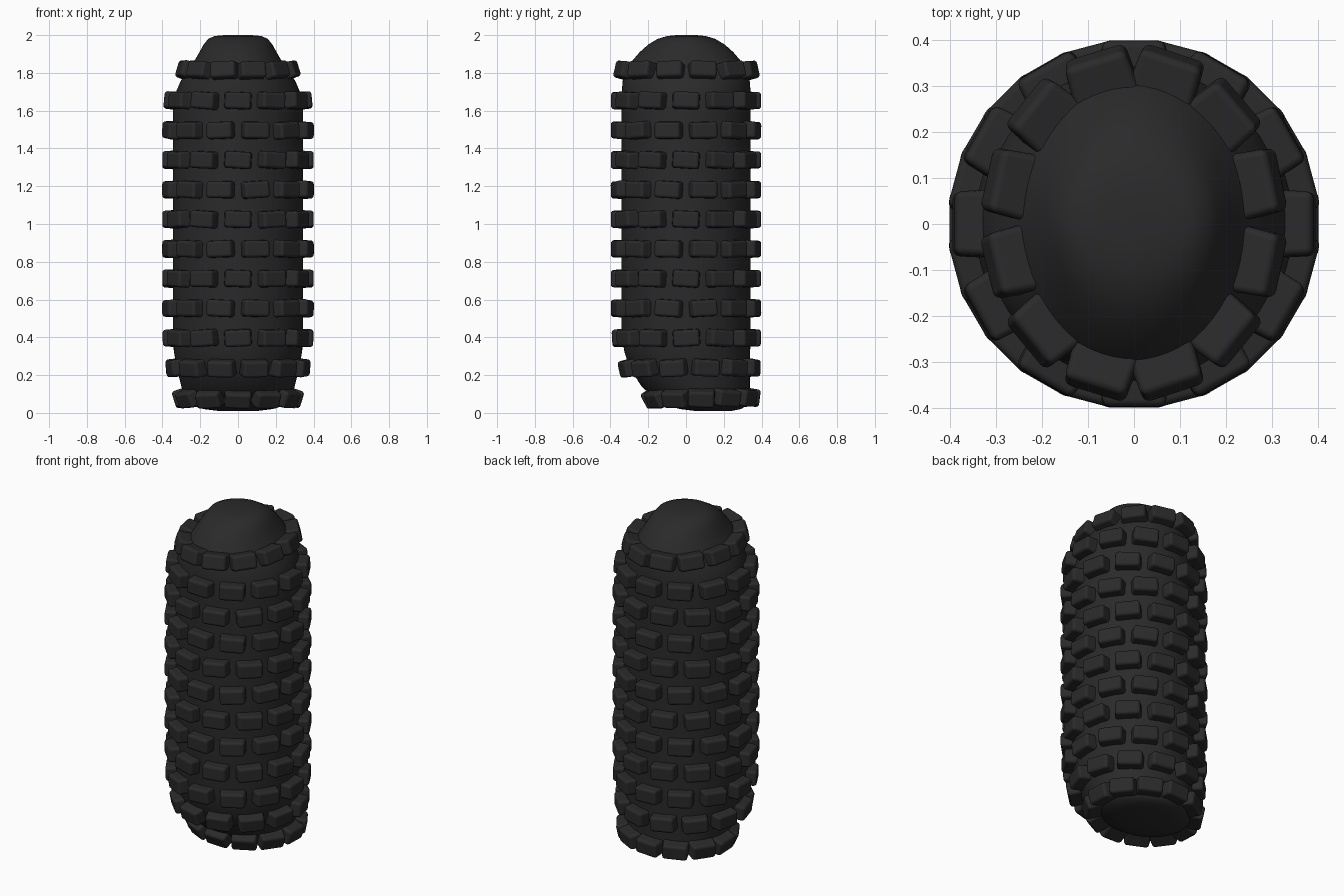
import bpy, bmesh, math, random
from mathutils import Matrix, Vector

random.seed(4)
if "Cube" in bpy.data.objects:
    bpy.data.objects.remove(bpy.data.objects["Cube"], do_unlink=True)

rubber = bpy.data.materials.new("black rubber")
rubber.use_nodes = True
BLACK = (0.023, 0.023, 0.023, 1)
rubber.diffuse_color = BLACK
rubber.node_tree.nodes["Principled BSDF"].inputs["Base Color"].default_value = BLACK

# Body sections: height, half width, front y, back y
SECTIONS = [
    (0.01, 0.10, 0.05, 0.24), (0.02, 0.18, -0.03, 0.29),
    (0.04, 0.25, -0.11, 0.325), (0.08, 0.285, -0.17, 0.335),
    (0.14, 0.30, -0.235, 0.338), (0.24, 0.325, -0.30, 0.338),
    (0.33, 0.34, -0.328, 0.34), (0.45, 0.345, -0.342, 0.342),
    (1.00, 0.345, -0.342, 0.342), (1.60, 0.345, -0.342, 0.342),
    (1.70, 0.328, -0.34, 0.342), (1.76, 0.302, -0.335, 0.337),
    (1.81, 0.268, -0.32, 0.325), (1.86, 0.233, -0.288, 0.293),
    (1.91, 0.204, -0.245, 0.25), (1.95, 0.182, -0.20, 0.205),
    (1.98, 0.158, -0.15, 0.155), (1.995, 0.125, -0.10, 0.105),
    (2.00, 0.07, -0.05, 0.055),
]


def surface(angle, z):
    """Point on the body at an angle and height."""
    for low, high in zip(SECTIONS, SECTIONS[1:]):
        if z <= high[0]:
            break
    t = (z - low[0]) / (high[0] - low[0])
    rx, front, back = (a + (b - a) * t for a, b in zip(low[1:], high[1:]))
    return Vector((rx * math.cos(angle),
                   (front + back) / 2 + (back - front) / 2 * math.sin(angle), z))


def finish(bm, name):
    bmesh.ops.recalc_face_normals(bm, faces=bm.faces)
    mesh = bpy.data.meshes.new(name)
    bm.to_mesh(mesh)
    bm.free()
    mesh.materials.append(rubber)
    obj = bpy.data.objects.new(name, mesh)
    bpy.context.collection.objects.link(obj)
    for poly in mesh.polygons:
        poly.use_smooth = True
    return obj


# Rounded body lofted through the sections
SIDES = 64
bm = bmesh.new()
rings = [[bm.verts.new(surface(math.tau * i / SIDES, s[0])) for i in range(SIDES)]
         for s in SECTIONS]
for a, b in zip(rings, rings[1:]):
    for i in range(SIDES):
        j = (i + 1) % SIDES
        bm.faces.new((a[i], a[j], b[j], b[i]))
for ring in (rings[0], rings[-1]):
    bm.faces.new(ring)
finish(bm, "body")

# Staggered rings of raised rubber studs
ROWS, COUNT = 12, 12
WIDTH, HEIGHT, DEPTH = 0.148, 0.094, 0.10
for row in range(ROWS):
    z = 0.083 + row * 0.157
    bm = bmesh.new()
    for k in range(COUNT):
        angle = math.tau * (k + 0.5 * (row % 2)) / COUNT
        point = surface(angle, z)
        along = (surface(angle + 0.02, z) - surface(angle - 0.02, z)).normalized()
        rise = surface(angle, z + 0.05) - surface(angle, z - 0.05)
        rise = (rise.normalized() + Vector((0, 0, 1))).normalized()
        out = along.cross(rise).normalized()
        up = out.cross(along)
        frame = Matrix((along, up, out)).transposed().to_4x4()
        frame.translation = point + out * (0.056 - DEPTH / 2)
        twist = Matrix.Rotation(random.uniform(-0.07, 0.07), 4, "Z")
        stud = bmesh.ops.create_cube(bm, size=1)["verts"]
        for v in stud:
            taper = 0.93 if v.co.z > 0 else 1.0
            v.co = Vector((v.co.x * WIDTH * taper, v.co.y * HEIGHT * taper, v.co.z * DEPTH))
            v.co = frame @ twist @ v.co
    studs = finish(bm, f"stud_ring_{row + 1}")
    bevel = studs.modifiers.new("rounded edges", "BEVEL")
    bevel.width = 0.016
    bevel.segments = 3
    bevel.harden_normals = True
